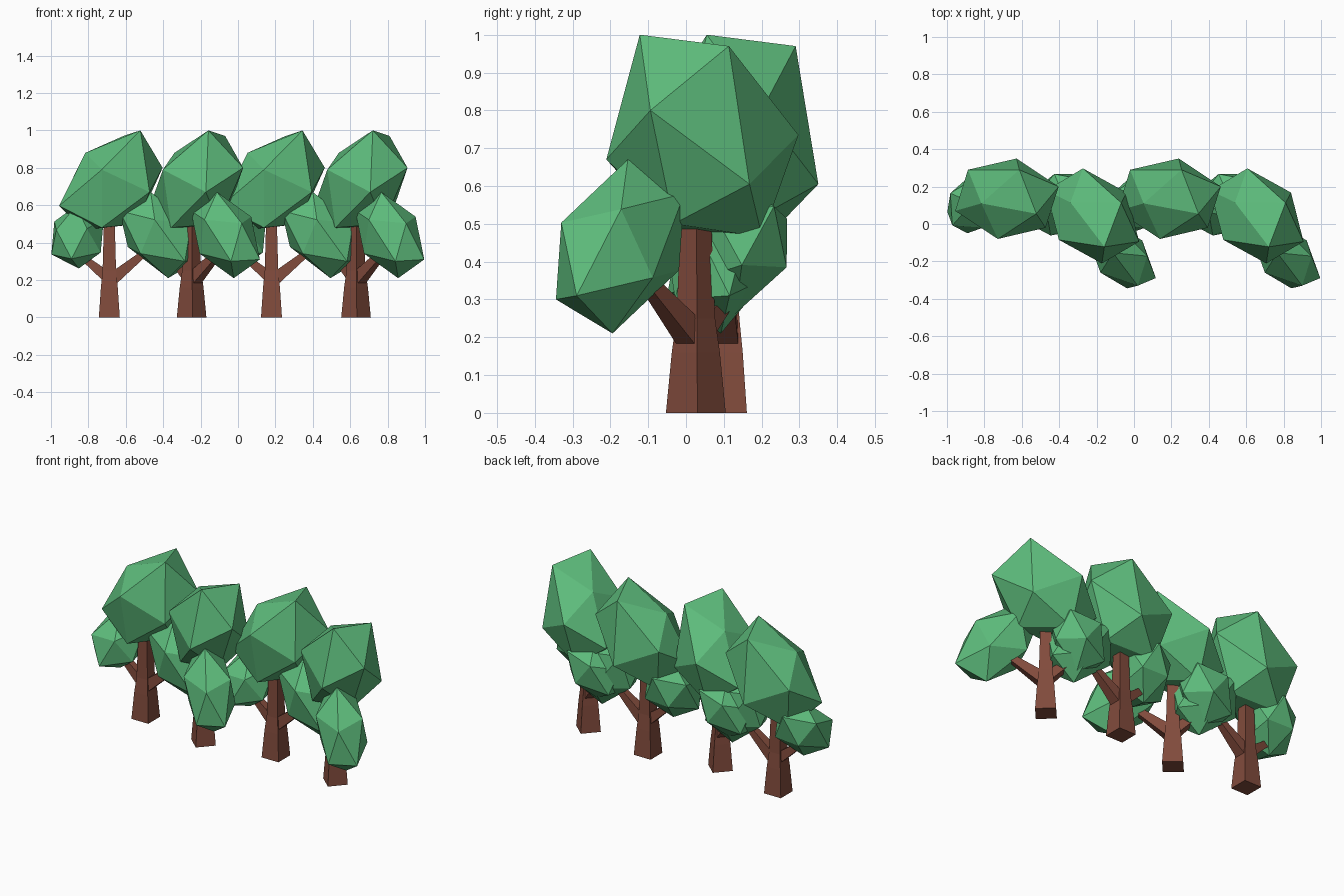
import bpy, bmesh, math
from mathutils import Vector, Matrix

if "Cube" in bpy.data.objects:
    bpy.data.objects.remove(bpy.data.objects["Cube"])


def material(name, color):
    m = bpy.data.materials.new(name)
    m.diffuse_color = color
    m.use_nodes = True
    m.node_tree.nodes["Principled BSDF"].inputs["Base Color"].default_value = m.diffuse_color
    return m


LEAF = material("leaf_green", (0.11, 0.50, 0.20, 1))
BARK = material("bark_brown", (0.22, 0.07, 0.045, 1))


def make_mesh(name, bm, mat):
    bmesh.ops.recalc_face_normals(bm, faces=bm.faces)
    me = bpy.data.meshes.new(name)
    bm.to_mesh(me)
    bm.free()
    me.materials.append(mat)
    return me


def hull(name, points):
    bm = bmesh.new()
    for p in points:
        bm.verts.new(p)
    res = bmesh.ops.convex_hull(bm, input=bm.verts)
    loose = [v for v in bm.verts if not v.link_faces]
    bmesh.ops.delete(bm, geom=loose, context='VERTS')
    return make_mesh(name, bm, LEAF)


def stretched_ico(name, centre, apex, u0, u1):
    """Stretched icosahedron from its centre, one corner and two neighbours."""
    c, a, ring = Vector(centre), Vector(apex), [Vector(u0), Vector(u1)]
    k = (math.sqrt(5) - 1) / 2
    while len(ring) < 5:
        ring.append(k * (ring[-1] + a) - ring[-2])
    half = [a] + ring
    return hull(name, [c + v for v in half] + [c - v for v in half])


def square_tube(bm, sections):
    """Four-sided limb through (centre, half width, side axis, other axis)."""
    rings = []
    for c, h, s, t in sections:
        c, s, t = Vector(c), Vector(s), Vector(t)
        rings.append([bm.verts.new(c + h * (i * s + j * t))
                      for i, j in ((-1, -1), (1, -1), (1, 1), (-1, 1))])
    for r, q in zip(rings, rings[1:]):
        for i in range(4):
            bm.faces.new((r[i], r[(i + 1) % 4], q[(i + 1) % 4], q[i]))
    bm.faces.new(rings[0][::-1])
    bm.faces.new(rings[-1])


# Trunk with two side branches
X, Y = (1, 0, 0), (0, 1, 0)
bm = bmesh.new()
square_tube(bm, [((0, 0, 0), .056, X, Y), ((0, 0, .16), .045, X, Y),
                 ((0, 0, .25), .036, X, Y), ((0, 0, .54), .028, X, Y)])
for start, end, w0, w1 in (((-.01, 0, .215), (-.17, 0, .345), .03, .014),
                           ((.01, 0, .2), (.22, 0, .37), .034, .015)):
    d = (Vector(end) - Vector(start)).normalized()
    side = d.cross(Vector(Y))
    square_tube(bm, [(start, w0, Y, side), (end, w1, Y, side)])
trunk = make_mesh("trunk", bm, BARK)

# Main crown, flattened underneath
top_crown = hull("top_crown", [
    (.166, -.05, 1.0), (.075, .185, .97), (-.128, .005, .88),
    (.285, .095, .80), (.06, .245, .605), (-.2, .185, .735),
    (-.14, .11, .465), (-.04, -.12, .48), (.148, .055, .50),
    (-.268, -.035, .597), (-.04, -.185, .79), (.215, -.125, .67)])

# Lower leaf clumps at the branch ends
big_clump = stretched_ico("big_clump", (.268, -.028, .44),
                          (-.047, -.015, .23), (-.136, .106, .14),
                          (-.214, -.038, .13))
small_clump = stretched_ico("small_clump", (-.17, 0, .43),
                            (-.14, -.04, -.093), (-.124, .06, .083),
                            (-.05, .125, -.045))

# Four trees in a row, every other one turned
for n, (x, y, turn) in enumerate([(-.688, .105, 0), (-.248, .026, -42),
                                  (.179, .105, 0), (.631, .026, -42)], 1):
    for me in (trunk, top_crown, big_clump, small_clump):
        ob = bpy.data.objects.new(f"{me.name}_{n}", me)
        ob.matrix_world = (Matrix.Translation((x, y, 0))
                           @ Matrix.Rotation(math.radians(turn), 4, 'Z'))
        bpy.context.collection.objects.link(ob)
